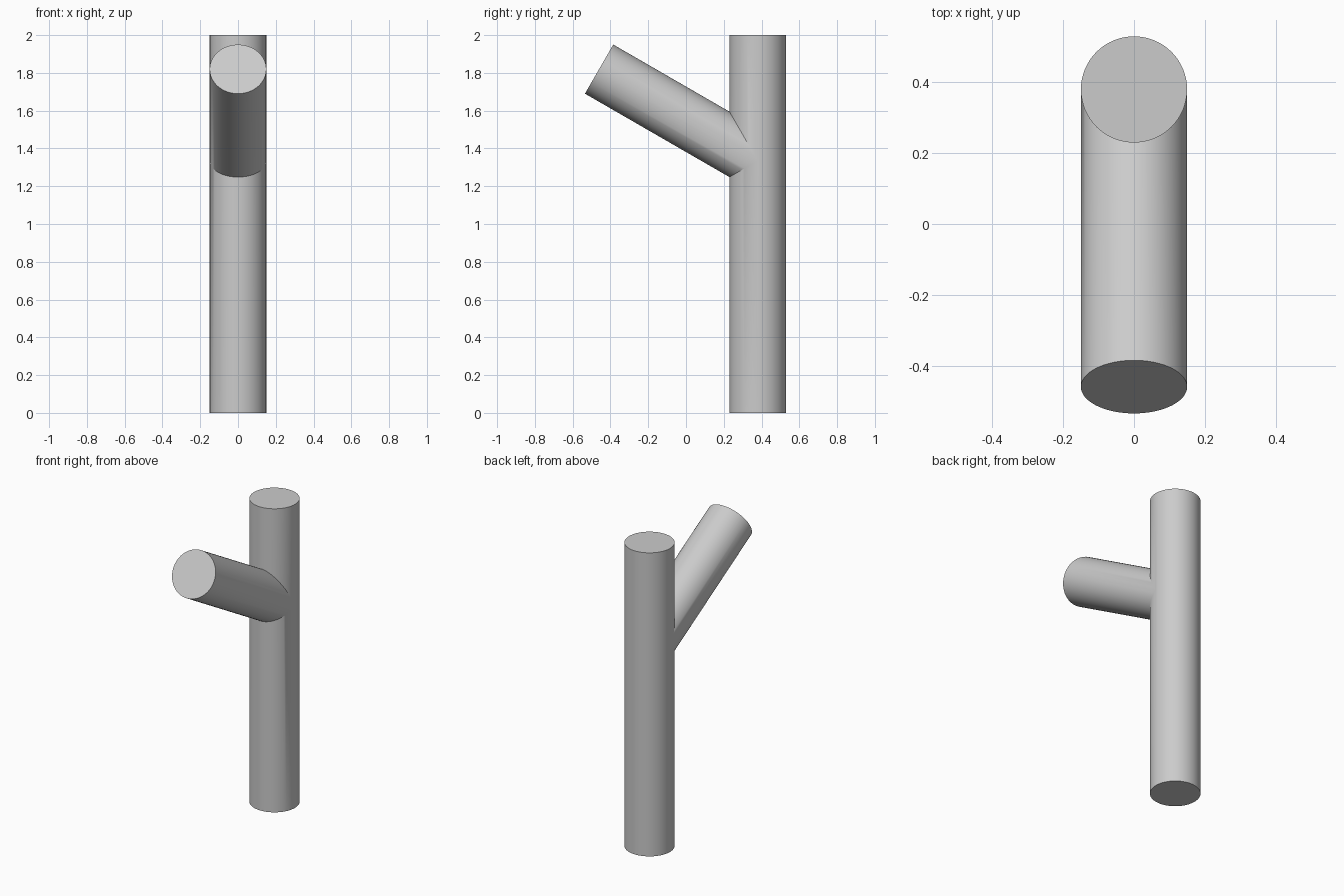
import bpy
import math
from mathutils import Vector

cube = bpy.data.objects.get("Cube")
if cube:
    bpy.data.objects.remove(cube, do_unlink=True)

RADIUS = 0.15
SIDES = 64

grey = bpy.data.materials.new("plain grey")
grey.use_nodes = True
colour = (0.6, 0.6, 0.6, 1)
grey.diffuse_color = colour
grey.node_tree.nodes["Principled BSDF"].inputs["Base Color"].default_value = colour


def rod(name, start, end):
    """Capped cylinder running between two points."""
    start, end = Vector(start), Vector(end)
    axis = end - start
    tilt = math.atan2(-axis.y, axis.z)
    bpy.ops.mesh.primitive_cylinder_add(
        vertices=SIDES, radius=RADIUS, depth=axis.length,
        location=(start + end) / 2, rotation=(tilt, 0, 0))
    ob = bpy.context.object
    ob.name = name
    ob.data.materials.append(grey)
    return ob


# Upright post, and a side branch rising forward from its axis at 60 degrees
post_y = 0.38
branch_end = Vector((0, -0.46, 1.82))
run = post_y - branch_end.y
joint = (0, post_y, branch_end.z - run * math.tan(math.radians(30)))
branch = rod("side_branch_helper", joint, branch_end)
post = rod("branched_post", (0, post_y, 0), (0, post_y, 2))

# Merge both into one clean solid
union = post.modifiers.new("join branch", 'BOOLEAN')
union.operation = 'UNION'
union.solver = 'EXACT'
union.object = branch
bpy.ops.object.select_all(action='DESELECT')
post.select_set(True)
bpy.context.view_layer.objects.active = post
bpy.ops.object.modifier_apply(modifier=union.name)
bpy.data.objects.remove(branch, do_unlink=True)
bpy.ops.object.shade_smooth_by_angle(angle=math.radians(25))
